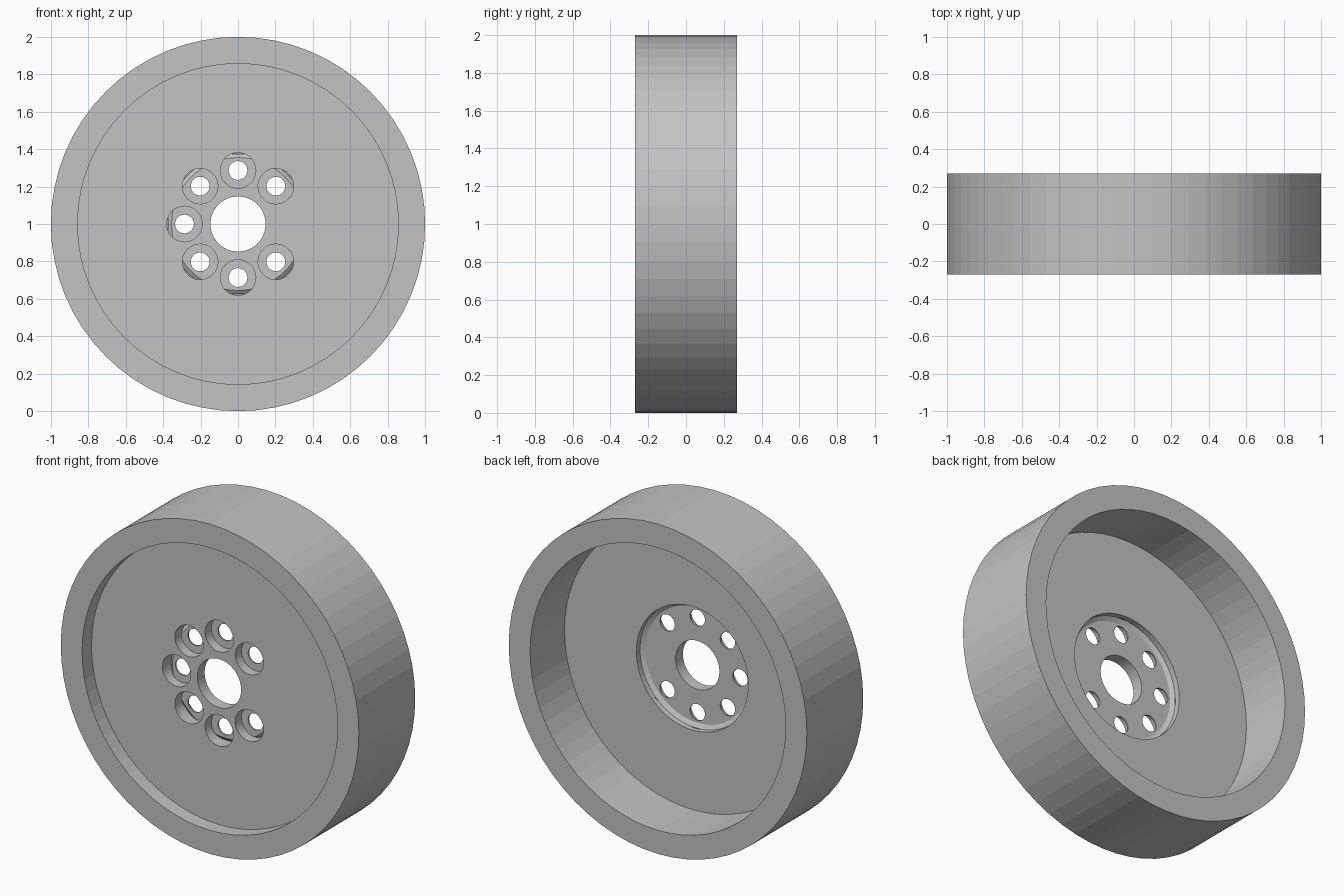
import bpy, bmesh, math
from mathutils import Matrix

if "Cube" in bpy.data.objects:
    bpy.data.objects.remove(bpy.data.objects["Cube"])

SEGMENTS = 64
AXLE_Z = 1.0

grey = bpy.data.materials.new("plain_grey")
grey.use_nodes = True
colour = (0.55, 0.55, 0.55, 1)
grey.diffuse_color = colour
grey.node_tree.nodes["Principled BSDF"].inputs["Base Color"].default_value = colour


def finish(name, bm):
    bmesh.ops.recalc_face_normals(bm, faces=bm.faces[:])
    mesh = bpy.data.meshes.new(name)
    bm.to_mesh(mesh)
    bm.free()
    mesh.materials.append(grey)
    obj = bpy.data.objects.new(name, mesh)
    bpy.context.collection.objects.link(obj)
    return obj


def lathe(name, profile):
    """Revolve a closed (radius, y) profile around the axle."""
    bm = bmesh.new()
    rings = []
    for i in range(SEGMENTS):
        a = math.tau * i / SEGMENTS
        rings.append([bm.verts.new((r * math.cos(a), y, AXLE_Z + r * math.sin(a)))
                      for r, y in profile])
    n = len(profile)
    for i in range(SEGMENTS):
        here, there = rings[i], rings[(i + 1) % SEGMENTS]
        for j in range(n):
            k = (j + 1) % n
            bm.faces.new((here[j], here[k], there[k], there[j]))
    return finish(name, bm)


def drill(target, name, radius, y0, y1):
    """Cut the ring of seven bolt positions, leaving the +x one solid."""
    bm = bmesh.new()
    for i in range(1, 8):
        a = math.tau * i / 8
        place = Matrix.Translation((0.286 * math.cos(a), (y0 + y1) / 2,
                                    AXLE_Z + 0.286 * math.sin(a)))
        bmesh.ops.create_cone(bm, cap_ends=True, segments=32, radius1=radius,
                              radius2=radius, depth=y1 - y0,
                              matrix=place @ Matrix.Rotation(math.pi / 2, 4, 'X'))
    cutter = finish(name, bm)
    cutter.hide_render = True
    cutter.hide_set(True)
    cutter.display_type = 'WIRE'
    mod = target.modifiers.new("bolt_holes", 'BOOLEAN')
    mod.operation = 'DIFFERENCE'
    mod.solver = 'EXACT'
    mod.object = cutter
    # Bake the cut and drop the cutter
    bpy.context.view_layer.objects.active = target
    bpy.ops.object.modifier_apply(modifier=mod.name)
    bpy.data.objects.remove(cutter)


# Rim and web, with a shallow front recess, deep back recess and hub pocket
wheel = lathe("wheel_body", [
    (1.0, -0.27), (1.0, 0.27), (0.857, 0.27), (0.857, -0.06),
    (0.375, -0.06), (0.375, -0.105), (0.355, -0.12), (0.147, -0.12),
    (0.147, -0.18), (0.857, -0.18), (0.857, -0.27)])
drill(wheel, "counterbore_cutter", 0.095, -0.3, -0.09)

# Thin dished plate that floors the pocket and the counterbores
plate = lathe("hub_plate", [
    (0.147, -0.12), (0.355, -0.12), (0.375, -0.105), (0.375, -0.095),
    (0.35, -0.11), (0.147, -0.11)])
drill(plate, "bolt_hole_cutter", 0.05, -0.2, 0.0)
